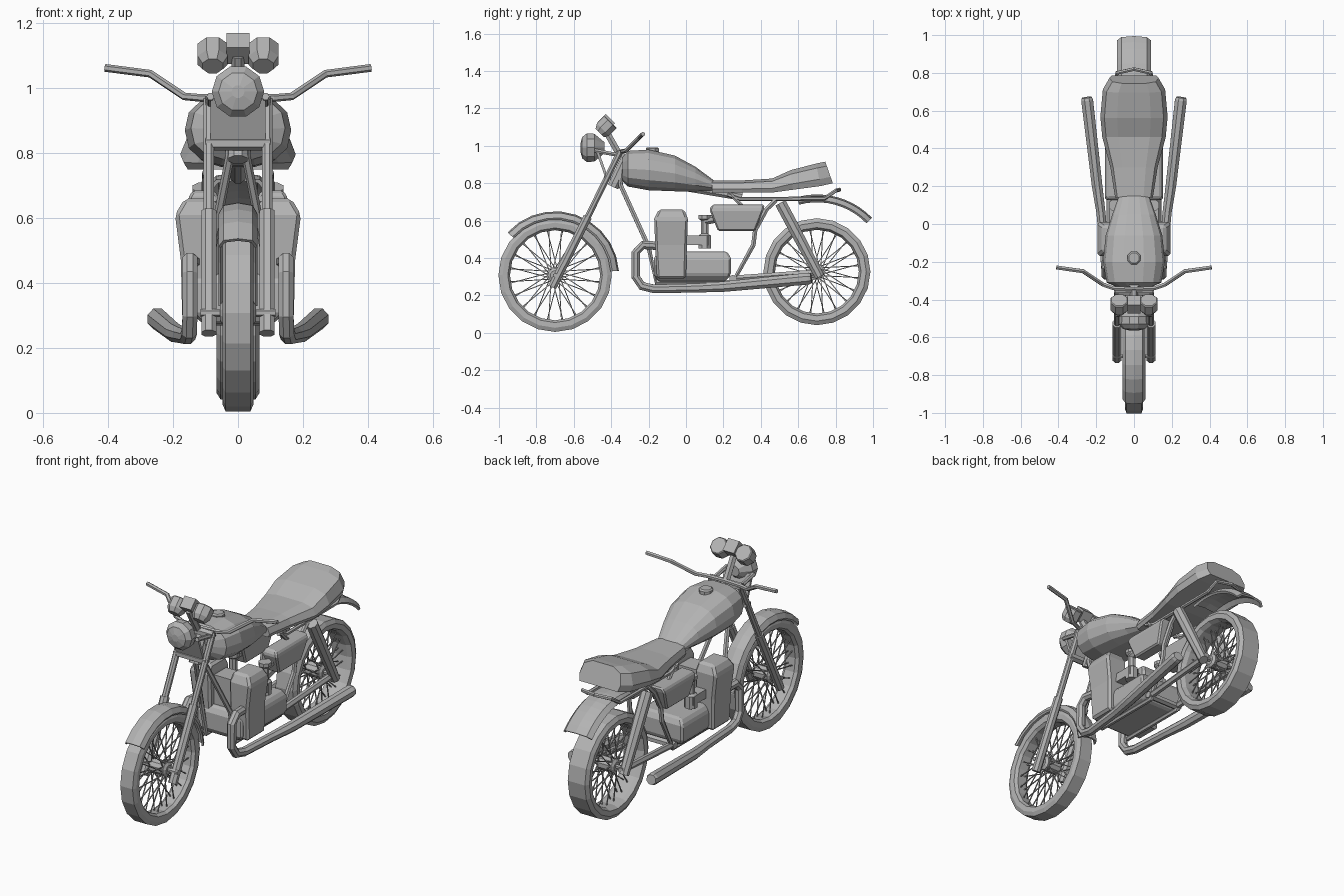
import bpy, bmesh
from math import sin, cos, pi, radians, copysign
from mathutils import Vector

cube = bpy.data.objects.get("Cube")
if cube:
    bpy.data.objects.remove(cube)

grey = bpy.data.materials.new("plain grey")
grey.use_nodes = True
grey.diffuse_color = (0.45, 0.45, 0.45, 1)
grey.node_tree.nodes["Principled BSDF"].inputs["Base Color"].default_value = (0.45, 0.45, 0.45, 1)


def finish(name, bm, mirror=False, bevel=0):
    bmesh.ops.recalc_face_normals(bm, faces=bm.faces)
    mesh = bpy.data.meshes.new(name)
    bm.to_mesh(mesh)
    bm.free()
    mesh.materials.append(grey)
    obj = bpy.data.objects.new(name, mesh)
    bpy.context.collection.objects.link(obj)
    if bevel:
        mod = obj.modifiers.new("bevel", "BEVEL")
        mod.width, mod.segments = bevel, 1
    if mirror:
        mod = obj.modifiers.new("mirror", "MIRROR")
        mod.use_mirror_merge = False
    return obj


def add_loft(bm, rings, closed=False):
    loops = [[bm.verts.new(p) for p in ring] for ring in rings]
    n = len(loops[0])
    pairs = list(zip(loops, loops[1:])) + ([(loops[-1], loops[0])] if closed else [])
    for a, b in pairs:
        for i in range(n):
            j = (i + 1) % n
            bm.faces.new((a[i], a[j], b[j], b[i]))
    if not closed:
        bm.faces.new(loops[0])
        bm.faces.new(loops[-1])


def add_tube(bm, points, radius, sides=8, ref=(1, 0, 0)):
    pts = [Vector(p) for p in points]
    radii = radius if isinstance(radius, list) else [radius] * len(pts)
    rings = []
    for k, p in enumerate(pts):
        t = (pts[min(k + 1, len(pts) - 1)] - pts[max(k - 1, 0)]).normalized()
        u = t.cross(Vector(ref)).normalized()
        v = t.cross(u)
        angles = [(i + 0.5) * 2 * pi / sides for i in range(sides)]
        rings.append([p + radii[k] * (u * cos(a) + v * sin(a)) for a in angles])
    add_loft(bm, rings)


def loft(name, rings, closed=False, mirror=False, bevel=0):
    bm = bmesh.new()
    add_loft(bm, rings, closed)
    return finish(name, bm, mirror, bevel)


def tube(name, points, radius, sides=8, ref=(1, 0, 0), mirror=False):
    bm = bmesh.new()
    add_tube(bm, points, radius, sides, ref)
    return finish(name, bm, mirror)


def block(name, sections, mirror=False, bevel=0):
    # each section is z, x range, y range
    rings = [[(x0, y0, z), (x1, y0, z), (x1, y1, z), (x0, y1, z)]
             for z, x0, x1, y0, y1 in sections]
    return loft(name, rings, False, mirror, bevel)


def polar(x, r, a, cy, cz):
    return Vector((x, cy + r * cos(a), cz + r * sin(a)))


# Wheels: tyre with rim, hub, axle and crossed spokes
def wheel(name, cy, cz, r, w):
    half = [(0.8, 0), (1, 0.022), (0.95, 0.05), (0.6, 0.062)]
    section = [(w * x, r - d) for x, d in half] + [(-w * x, r - d) for x, d in reversed(half)]
    loft(name + "_tyre", [[polar(x, q, 2 * pi * k / 20, cy, cz) for x, q in section]
                          for k in range(20)], closed=True)
    tube(name + "_hub", [(x, cy, cz) for x in (-0.055, -0.045, 0.045, 0.055)],
         [0.025, 0.04, 0.04, 0.025], 10, (0, 0, 1))
    tube(name + "_axle", [(-0.115, cy, cz), (0.115, cy, cz)], 0.012, 6, (0, 0, 1))
    bm = bmesh.new()
    for i in range(20):
        side = 1 if i % 2 else -1
        for turn in (-0.35, 0.35):
            a = 2 * pi * i / 20
            add_tube(bm, [polar(side * 0.04, 0.035, a - turn, cy, cz),
                          polar(side * 0.012, r - 0.058, a + turn / 2, cy, cz)], 0.0035, 4)
    finish(name + "_spokes", bm)


wheel("front_wheel", -0.70, 0.308, 0.303, 0.048)
wheel("rear_wheel", 0.70, 0.327, 0.286, 0.067)


# Mudguards: arched section swept round the wheel
def mudguard(name, cy, cz, r, w, start, end, lip):
    outer = [(-w, -lip), (-0.75 * w, -0.008), (0, 0), (0.75 * w, -0.008), (w, -lip)]
    section = outer + [(x * 0.9, d - 0.01) for x, d in reversed(outer)]
    angles = [radians(start + (end - start) * k / 10) for k in range(11)]
    loft(name, [[polar(x, r + d, a, cy, cz) for x, d in section] for a in angles])


mudguard("front_mudguard", -0.70, 0.308, 0.342, 0.06, 138, 4, 0.035)
mudguard("rear_mudguard", 0.70, 0.33, 0.41, 0.09, 105, 44, 0.032)

# Front fork, clamps and headstock
tube("fork_lower", [(0.09, -0.715, 0.245), (0.09, -0.526, 0.62)], 0.025, mirror=True)
tube("fork_upper", [(0.09, -0.53, 0.61), (0.09, -0.355, 0.965)], 0.018, mirror=True)
for name, y, z in (("lower_clamp", -0.42, 0.83), ("upper_clamp", -0.36, 0.955)):
    tube(name, [(-0.1, y, z), (0.1, y, z)], 0.022, 6, (0, 0, 1))
tube("headstock", [(0, -0.39, 0.78), (0, -0.31, 0.95)], 0.032)
block("fork_panel", [(0.84, -0.085, 0.085, -0.435, -0.42), (0.98, -0.085, 0.085, -0.485, -0.47)])
tube("headlight_arm", [(0.085, -0.49, 0.975), (0.085, -0.36, 0.95)], 0.012, 6, mirror=True)

# Handlebar
tube("handlebar", [(0, -0.345, 0.97), (0.11, -0.34, 0.97), (0.165, -0.32, 0.975),
                   (0.27, -0.25, 1.045), (0.41, -0.23, 1.063)], 0.012, 6, (0, 0, 1), True)

# Headlight and instruments
tube("headlight", [(0, y, 0.99) for y in (-0.565, -0.555, -0.53, -0.49, -0.435)],
     [0.02, 0.06, 0.081, 0.078, 0.03], 10)


def on_axis(x, y, z, d):
    return (x, y + 0.7 * d, z + 0.7 * d)


tube("gauge", [on_axis(0.078, -0.43, 1.10, d) for d in (-0.045, -0.02, 0.035, 0.04)],
     [0.034, 0.05, 0.05, 0.045], 8, mirror=True)
tube("switch_box", [on_axis(0, -0.425, 1.125, d) for d in (-0.035, 0.03)], 0.05, 4)
tube("gauge_bracket", [(0, -0.44, 1.1), (0, -0.36, 0.96)], 0.02, 6)


# Fuel tank and cap
def tank_ring(y, w, z0, z1):
    ring = []
    for i in range(14):
        c, s = cos(2 * pi * i / 14), sin(2 * pi * i / 14)
        ring.append((copysign(abs(c) ** 0.75, c) * w, y,
                     (z0 + z1) / 2 + copysign(abs(s) ** 0.85, s) * (z1 - z0) / 2))
    return ring


loft("fuel_tank", [tank_ring(*s) for s in (
    (-0.34, 0.08, 0.81, 0.94), (-0.31, 0.145, 0.78, 0.975), (-0.2, 0.164, 0.76, 0.982),
    (-0.06, 0.15, 0.755, 0.95), (0.05, 0.115, 0.755, 0.89), (0.15, 0.08, 0.76, 0.815))])
tube("filler_cap", [(0, -0.18, 0.96), (0, -0.18, 0.985), (0, -0.18, 0.992)], [0.038, 0.038, 0.03], 8)


# Seat with raised tail
def seat_ring(y, w, z0, z1, lean=0):
    half = [(0.92, 0), (1, 0.3), (0.88, 0.8), (0.5, 1)]
    shape = half + [(-x, t) for x, t in reversed(half)]
    return [(x * w, y - lean * t, z0 + t * (z1 - z0)) for x, t in shape]


loft("seat", [seat_ring(*s) for s in (
    (0.14, 0.1, 0.75, 0.815), (0.3, 0.125, 0.75, 0.815), (0.46, 0.168, 0.75, 0.825),
    (0.57, 0.178, 0.765, 0.87, 0.01), (0.72, 0.165, 0.785, 0.905, 0.025),
    (0.785, 0.13, 0.8, 0.915, 0.04))])

# Frame tubes
tube("cradle_tube", [(0.02, -0.34, 0.88), (0.025, -0.35, 0.79), (0.09, -0.2, 0.46),
                     (0.09, -0.16, 0.27), (0.09, 0.25, 0.27), (0.1, 0.36, 0.47),
                     (0.1, 0.37, 0.55), (0.1, 0.43, 0.66), (0.1, 0.48, 0.71)], 0.014, 6, mirror=True)
tube("top_tube", [(0, -0.34, 0.84), (0, 0.0, 0.78), (0, 0.3, 0.73)], 0.025)
tube("seat_rail", [(0.1, 0.22, 0.74), (0.1, 0.29, 0.715), (0.1, 0.74, 0.718),
                   (0.09, 0.8, 0.76), (0, 0.82, 0.765)], 0.011, 6, (0, 0, 1), True)
tube("rear_stay", [(0.1, 0.24, 0.74), (0.1, 0.31, 0.67)], 0.011, 6, mirror=True)
tube("swingarm", [(0.09, 0.24, 0.29), (0.1, 0.73, 0.325)], 0.018, 6, mirror=True)
tube("swingarm_pivot", [(-0.11, 0.25, 0.29), (0.11, 0.25, 0.29)], 0.02, 6, (0, 0, 1))
tube("rear_shock", [(0.11, 0.505, 0.695), (0.11, 0.58, 0.555), (0.11, 0.715, 0.3)],
     [0.033, 0.033, 0.027], mirror=True)

# Engine
block("cylinder", [(0.29, 0.06, 0.172, -0.155, 0.0), (0.47, 0.06, 0.176, -0.165, 0.005),
                   (0.61, 0.06, 0.194, -0.17, 0.01), (0.66, 0.07, 0.165, -0.145, -0.01)],
      mirror=True, bevel=0.012)
block("cylinder_bridge", [(0.3, -0.08, 0.08, -0.13, -0.02), (0.6, -0.08, 0.08, -0.13, -0.02)])
block("crankcase", [(0.275, -0.11, 0.11, -0.15, 0.21), (0.31, -0.145, 0.145, -0.17, 0.24),
                    (0.4, -0.145, 0.145, -0.17, 0.24), (0.435, -0.12, 0.12, -0.15, 0.22)], bevel=0.01)

# Intake and side boxes
tube("carburettor", [(0.1, 0.1, z) for z in (0.45, 0.52, 0.53, 0.6, 0.61, 0.63)],
     [0.035, 0.035, 0.022, 0.022, 0.035, 0.035], mirror=True)
block("intake", [(0.47, 0.07, 0.13, -0.01, 0.12), (0.52, 0.07, 0.13, -0.01, 0.12)], mirror=True)
block("side_box", [(0.545, 0.07, 0.14, 0.17, 0.37), (0.66, 0.06, 0.155, 0.125, 0.415),
                   (0.685, 0.07, 0.14, 0.14, 0.42)], mirror=True, bevel=0.008)
tube("air_duct", [(0.1, 0.1, 0.6), (0.1, 0.2, 0.62)], 0.025, mirror=True)

# Exhaust
tube("exhaust", [(0.14, -0.14, 0.465), (0.148, -0.23, 0.47), (0.148, -0.268, 0.43),
                 (0.148, -0.27, 0.3), (0.15, -0.235, 0.25), (0.155, -0.17, 0.235),
                 (0.175, 0.06, 0.24), (0.195, 0.2, 0.247), (0.248, 0.655, 0.29), (0.25, 0.67, 0.292)],
     [0.025] * 6 + [0.026, 0.03, 0.034, 0.028], mirror=True)
